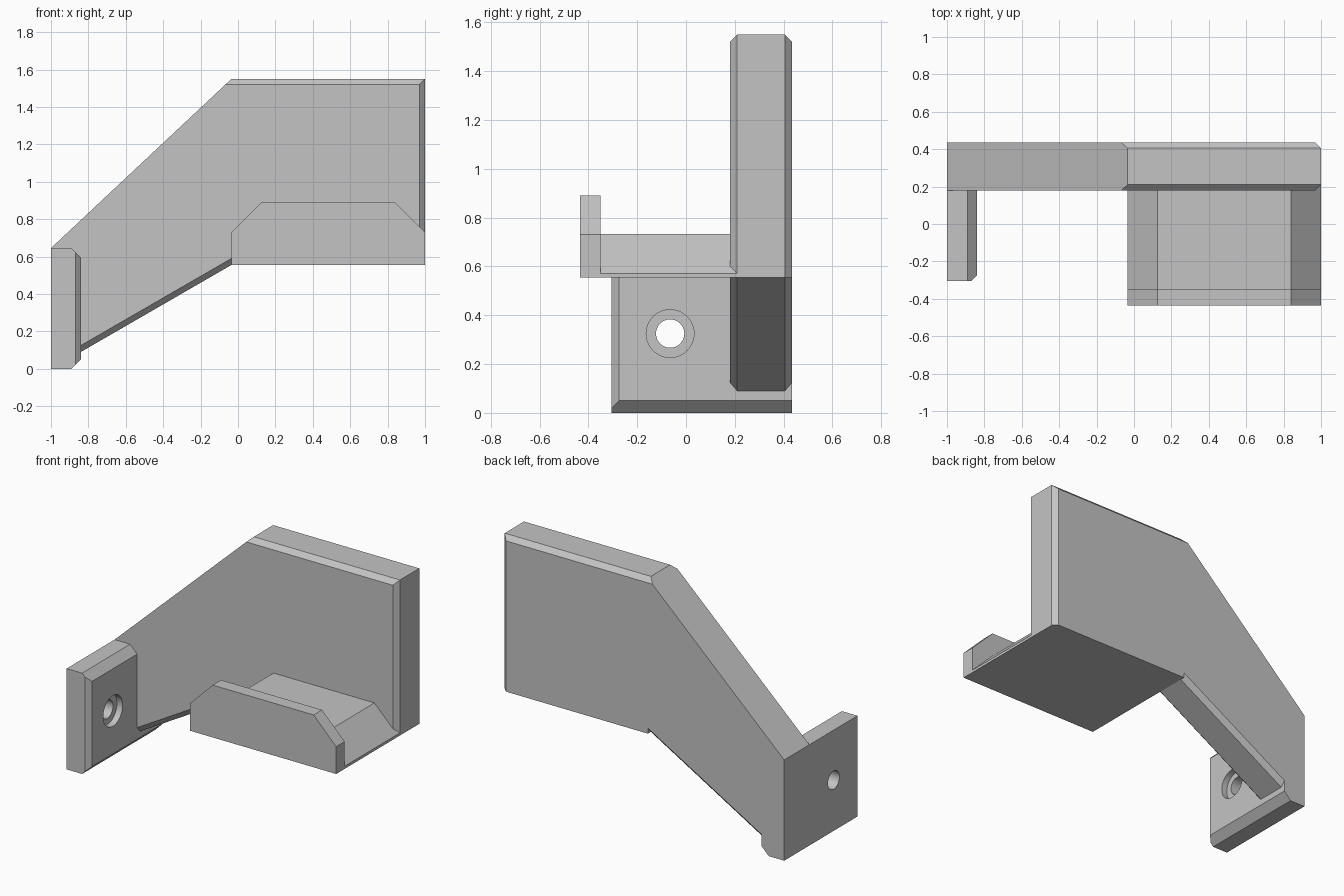
import bpy, bmesh, math
from mathutils import Matrix, Vector

if "Cube" in bpy.data.objects:
    bpy.data.objects.remove(bpy.data.objects["Cube"])

GREY = (0.55, 0.55, 0.55, 1)
mat = bpy.data.materials.new("plain grey")
mat.use_nodes = True
mat.diffuse_color = GREY
mat.node_tree.nodes["Principled BSDF"].inputs["Base Color"].default_value = GREY


def finish(bm, name):
    bmesh.ops.remove_doubles(bm, verts=bm.verts, dist=1e-5)
    bmesh.ops.dissolve_degenerate(bm, edges=bm.edges, dist=1e-5)
    bmesh.ops.recalc_face_normals(bm, faces=bm.faces)
    me = bpy.data.meshes.new(name)
    bm.to_mesh(me)
    bm.free()
    me.materials.append(mat)
    ob = bpy.data.objects.new(name, me)
    bpy.context.collection.objects.link(ob)
    return ob


def loft(sections):
    """Bridge (y, xz outline) sections with equal point counts and cap the ends."""
    bm = bmesh.new()
    rings = [[bm.verts.new((x, y, z)) for x, z in pts] for y, pts in sections]
    for a, b in zip(rings, rings[1:]):
        for i in range(len(a)):
            j = (i + 1) % len(a)
            bm.faces.new((a[i], a[j], b[j], b[i]))
    bm.faces.new(rings[0])
    bm.faces.new(rings[-1])
    return bm


# Main side plate, chamfered along the top, the free end and the lower slope
full = [(-1, .645), (-.035, 1.55), (1, 1.55), (1, .555),
        (-.035, .555), (-.035, .555), (-.84, .09), (-1, .09)]
inset = [(-1, .645), (-.067, 1.52), (.97, 1.52), (.97, .555),
         (-.035, .555), (-.035, .59), (-.84, .125), (-1, .125)]
finish(loft([(.18, inset), (.21, full), (.405, full), (.435, inset)]), "side_plate")


# Shelf and its raised front lip share one outline at two heights
def tray(name, y0, y1, shoulder):
    top = shoulder + .16
    pts = [(-.035, .555), (1, .555), (1, shoulder), (.84, top),
           (.125, top), (-.035, shoulder)]
    finish(loft([(y0, pts), (y1, pts)]), name)


tray("front_lip", -.435, -.35, .73)
tray("shelf", -.35, .3, .572)

# Mounting flange with chamfered inner edges
pts = [(-1, 0), (-.89, 0), (-.84, .05), (-.84, .595), (-.89, .645), (-1, .645)]
bm = loft([(-.305, pts), (.435, pts)])
cut = bmesh.ops.bisect_plane(bm, geom=bm.verts[:] + bm.edges[:] + bm.faces[:],
                             plane_co=Vector((-.87, -.305, 0)),
                             plane_no=Vector((1, -1, 0)), clear_outer=True)
bmesh.ops.holes_fill(bm, edges=[e for e in bm.edges if e.is_boundary])
flange = finish(bm, "mounting_flange")


# Counterbored screw hole
def bore(radius, x0, x1):
    bm = bmesh.new()
    place = Matrix.Translation(((x0 + x1) / 2, -.065, .325)) @ Matrix.Rotation(math.pi / 2, 4, "Y")
    bmesh.ops.create_cone(bm, cap_ends=True, segments=48, radius1=radius,
                          radius2=radius, depth=x1 - x0, matrix=place)
    cutter = finish(bm, "hole_cutter")
    cutter.hide_render = True
    mod = flange.modifiers.new("hole", "BOOLEAN")
    mod.operation, mod.solver, mod.object = "DIFFERENCE", "EXACT", cutter
    bpy.context.view_layer.objects.active = flange
    bpy.ops.object.modifier_apply(modifier=mod.name)
    bpy.data.objects.remove(cutter)


bore(.058, -1.1, -.7)
bore(.098, -.88, -.7)
bpy.ops.object.select_all(action="DESELECT")
flange.select_set(True)
bpy.ops.object.shade_smooth_by_angle(angle=math.radians(20))
